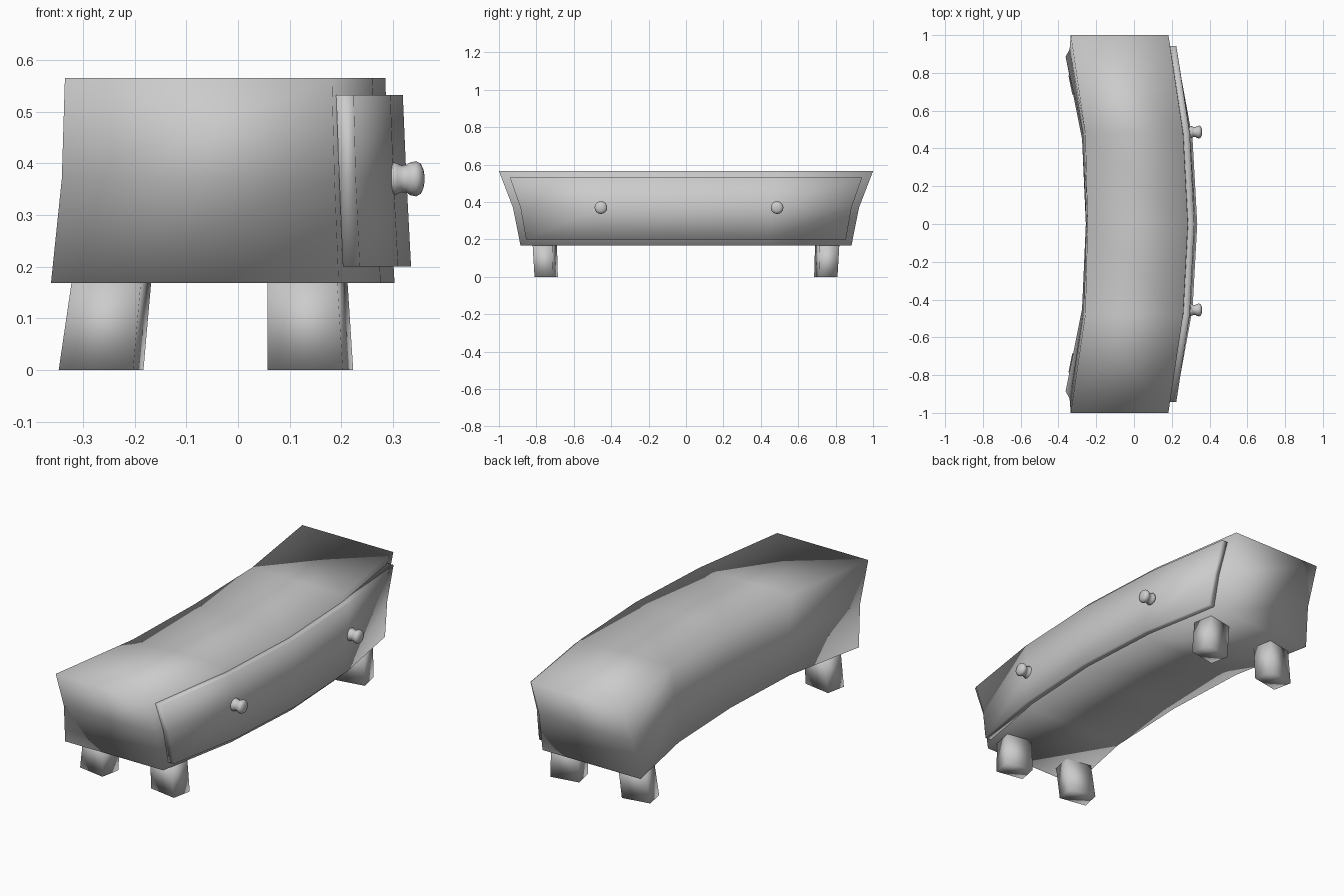
import bpy, bmesh, math

if "Cube" in bpy.data.objects:
    bpy.data.objects.remove(bpy.data.objects["Cube"])


def finish(name, bm):
    bmesh.ops.recalc_face_normals(bm, faces=bm.faces)
    mesh = bpy.data.meshes.new(name)
    bm.to_mesh(mesh)
    bm.free()
    for p in mesh.polygons:
        p.use_smooth = True
    ob = bpy.data.objects.new(name, mesh)
    bpy.context.collection.objects.link(ob)
    return ob


def loft(name, rings):
    """Skin a stack of equal closed rings and cap both ends."""
    bm = bmesh.new()
    vs = [[bm.verts.new(p) for p in ring] for ring in rings]
    n = len(vs[0])
    for a, b in zip(vs, vs[1:]):
        for i in range(n):
            j = (i + 1) % n
            bm.faces.new((a[i], a[j], b[j], b[i]))
    return bm, vs


def curved_slab(name, rows):
    """Row = z, end y, mid y, back x and front x at (end, mid, centre)."""
    rings = []
    for z, ye, ym, back, front in rows:
        ys = (-ye, -ym, 0, ym, ye)
        pick = (0, 1, 2, 1, 0)
        ring = [(front[k], y, z) for k, y in zip(pick, ys)]
        ring += [(back[k], y, z) for k, y in reversed(list(zip(pick, ys)))]
        rings.append(ring)
    bm, vs = loft(name, rings)
    for ring in (vs[0], vs[-1]):
        for i in range(4):
            bm.faces.new((ring[i], ring[i + 1], ring[8 - i], ring[9 - i]))
    return finish(name, bm)


# Bowed, flared case
curved_slab("case", [
    (0.168, 0.885, 0.45, (-0.362, -0.275, -0.255), (0.195, 0.276, 0.303)),
    (0.370, 0.925, 0.46, (-0.341, -0.265, -0.252), (0.187, 0.268, 0.292)),
    (0.565, 1.000, 0.48, (-0.335, -0.258, -0.246), (0.182, 0.260, 0.285)),
])

# Drawer front following the bow
curved_slab("drawer_front", [
    (0.200, 0.855, 0.45, (0.203, 0.270, 0.295), (0.236, 0.310, 0.335)),
    (0.370, 0.885, 0.46, (0.196, 0.262, 0.287), (0.228, 0.301, 0.326)),
    (0.532, 0.942, 0.48, (0.190, 0.255, 0.280), (0.224, 0.295, 0.319)),
])


# Four splayed block legs, turned to follow the bow
def leg(name, top, bottom, side):
    rings = []
    for z, (x0, x1), y0, y1 in ((0.0, bottom, 0.685, 0.81),
                                (0.17, top, 0.69, 0.82)):
        s, t = 0.02, 0.025
        ring = [(x0 + s, y0), (x1, y0 + t), (x1 - s, y1), (x0, y1 - t)]
        # outer end of each leg sits further back than its inner end
        ring = [(x0 + s, y0), (x1, y0 + t), (x1 - s, y1), (x0, y1 - t)]
        rings.append([(x, side * y, z) for x, y in ring])
    bm, vs = loft(name, rings)
    for ring in vs:
        bm.faces.new(ring)
    finish(name, bm)


for side, label in ((-1, "near"), (1, "far")):
    leg("back_leg_" + label, (-0.322, -0.168), (-0.347, -0.183), side)
    leg("front_leg_" + label, (0.057, 0.212), (0.057, 0.223), side)

# Turned drawer knobs
PROFILE = [(0.293, 0.028), (0.300, 0.032), (0.308, 0.030), (0.316, 0.026),
           (0.326, 0.027), (0.334, 0.032), (0.345, 0.034), (0.354, 0.029),
           (0.359, 0.018), (0.361, 0.006)]
for y, label in ((-0.455, "near"), (0.487, "far")):
    rings = [[(x, y + r * math.cos(a), 0.37 + r * math.sin(a))
              for a in (math.tau * i / 16 for i in range(16))]
             for x, r in PROFILE]
    bm, vs = loft("knob", rings)
    for ring in (vs[0], vs[-1]):
        bm.faces.new(ring)
    finish("knob_" + label, bm)
